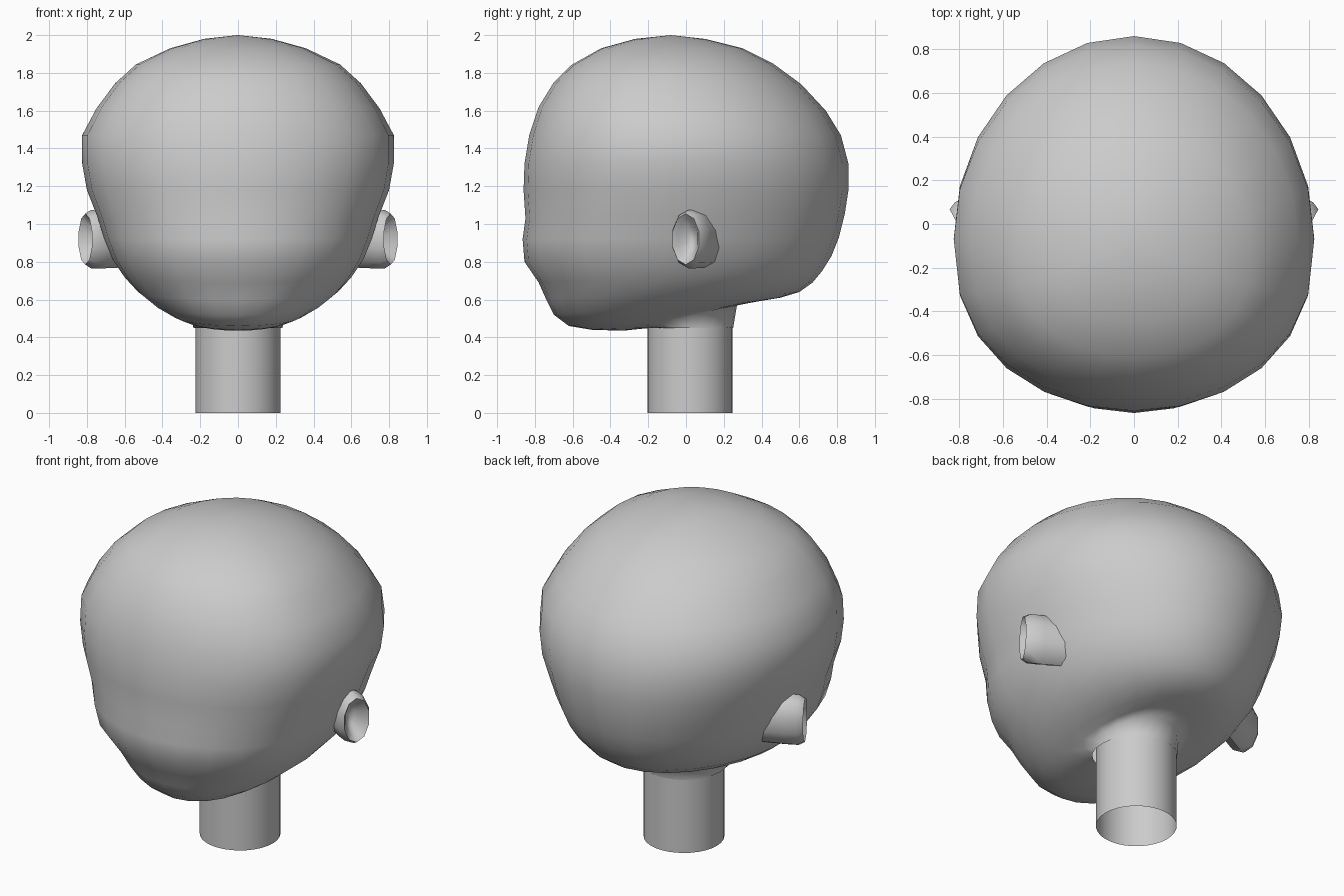
import bpy, bmesh, math
from mathutils import Vector

cube = bpy.data.objects.get("Cube")
if cube:
    bpy.data.objects.remove(cube)

grey = bpy.data.materials.new("plain grey")
grey.use_nodes = True
colour = (0.6, 0.6, 0.6, 1)
grey.diffuse_color = colour
grey.node_tree.nodes["Principled BSDF"].inputs["Base Color"].default_value = colour


def loft(name, rings, start=None, end=None, angle=180):
    """Skin a row of rings, with an optional closing point at either end."""
    bm = bmesh.new()
    loops = [[bm.verts.new(p) for p in ring] for ring in rings]
    n = len(loops[0])
    for a, b in zip(loops, loops[1:]):
        for i in range(n):
            j = (i + 1) % n
            bm.faces.new((a[i], a[j], b[j], b[i]))
    for point, loop in ((start, loops[0]), (end, loops[-1])):
        if point is not None:
            tip = bm.verts.new(point)
            for i in range(n):
                bm.faces.new((tip, loop[i], loop[(i + 1) % n]))
    bmesh.ops.recalc_face_normals(bm, faces=bm.faces)
    mesh = bpy.data.meshes.new(name)
    bm.to_mesh(mesh)
    bm.free()
    mesh.materials.append(grey)
    obj = bpy.data.objects.new(name, mesh)
    bpy.context.collection.objects.link(obj)
    bpy.ops.object.select_all(action="DESELECT")
    obj.select_set(True)
    bpy.context.view_layer.objects.active = obj
    bpy.ops.object.shade_smooth_by_angle(angle=math.radians(angle))
    return obj


def head_ring(front_z, front_y, back_z, back_y, half_width, sides=24):
    """Tilted egg-shaped section, squarer across the face."""
    middle = front_y + 0.46 * (back_y - front_y)
    points = []
    for i in range(sides):
        t = math.tau * i / sides
        s, c = math.sin(t), math.cos(t)
        if c > 0:
            y = middle + (back_y - middle) * c
        else:
            y = middle - (middle - front_y) * abs(c) ** 0.82
        f = (y - front_y) / (back_y - front_y)
        points.append((half_width * s, y, front_z + f * (back_z - front_z)))
    return points


# Head: front z, front y, back z, back y, half width, from crown to neck socket
sections = [
    (1.98, -.27, 1.98, .10, .18),
    (1.93, -.45, 1.93, .30, .36),
    (1.84, -.61, 1.85, .46, .54),
    (1.75, -.70, 1.74, .61, .65),
    (1.62, -.78, 1.60, .74, .75),
    (1.47, -.83, 1.47, .82, .825),
    (1.32, -.855, 1.32, .86, .825),
    (1.18, -.86, 1.18, .86, .80),
    (1.03, -.85, 1.05, .84, .745),
    (.92, -.865, .93, .81, .71),
    (.80, -.855, .83, .77, .665),
    (.69, -.78, .75, .72, .60),
    (.60, -.74, .69, .67, .53),
    (.52, -.70, .64, .60, .44),
    (.46, -.62, .61, .50, .35),
    (.44, -.50, .59, .38, .29),
    (.435, -.33, .57, .27, .25),
    (.45, -.21, .45, .25, .235),
]
loft("head", [head_ring(*s) for s in sections], start=(0, -.08, 2))

# Neck: open tube
neck_rings = []
for z in (0, .56):
    neck_rings.append([(.225 * math.sin(math.tau * i / 32),
                        .02 + .225 * math.cos(math.tau * i / 32), z) for i in range(32)])
loft("neck", neck_rings)

# Ears: hollow cups turned outward and forward; offset along axis, half depth, half height
ear_steps = [(-.22, .09, .15), (-.09, .10, .155), (-.02, .10, .155),
             (.015, .082, .135), (-.01, .06, .11), (-.06, .03, .06)]
for side, name in ((1, "left_ear"), (-1, "right_ear")):
    axis = Vector((side * .89, -.45, 0))
    across = Vector((side * .45, .89, 0))
    centre = Vector((side * .795, .005, .92))
    rings = []
    for offset, depth, height in ear_steps:
        rings.append([centre + axis * offset
                      + across * depth * math.cos(math.tau * (i + .5) / 10)
                      + Vector((0, 0, height * math.sin(math.tau * (i + .5) / 10)))
                      for i in range(10)])
    loft(name, rings, end=centre - axis * .075, angle=50)
